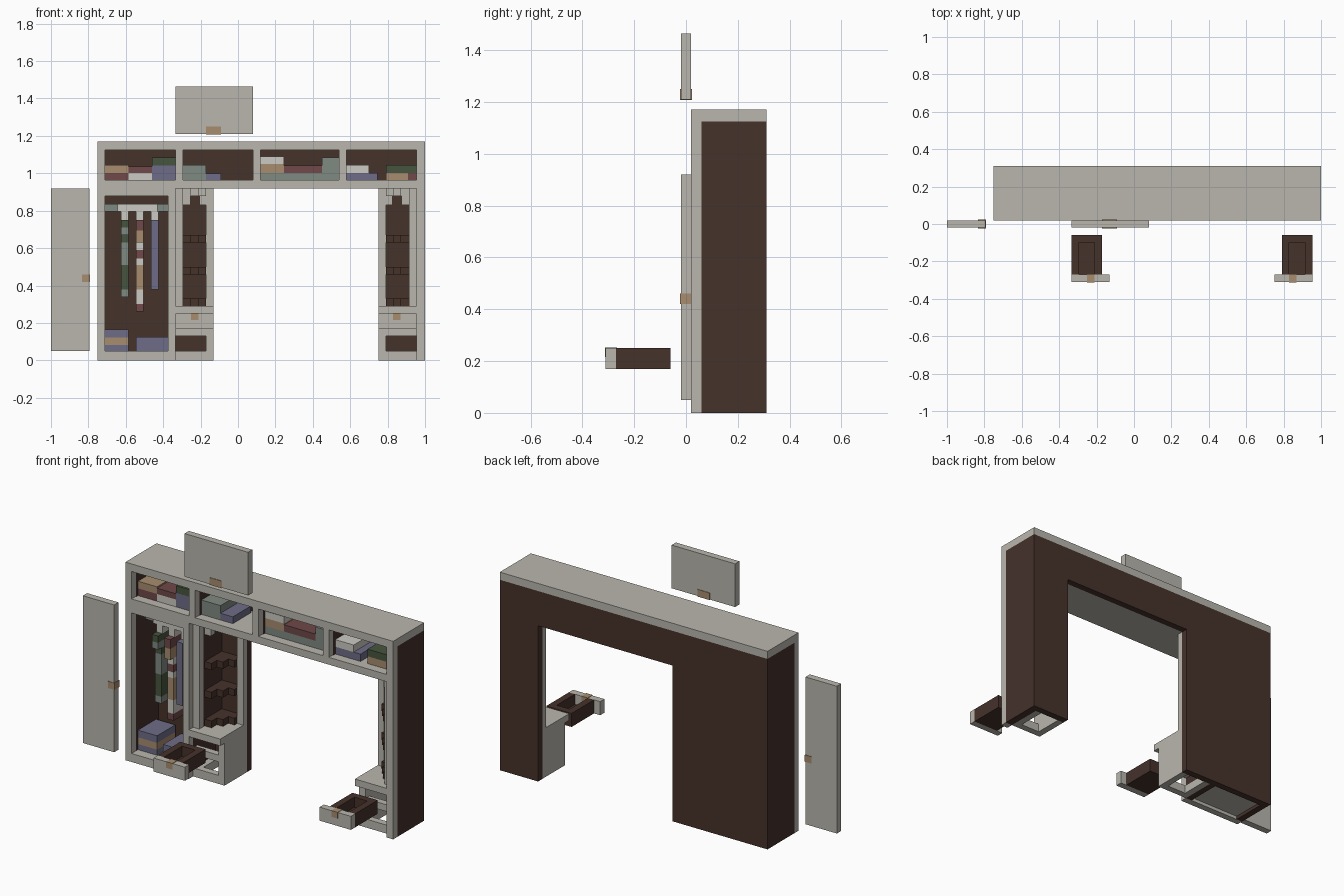
import bpy
import bmesh

old = bpy.data.objects.get("Cube")
if old:
    bpy.data.objects.remove(old, do_unlink=True)

COLOURS = {
    "pale_grey": (.49, .47, .42), "dark_brown": (.061, .032, .024),
    "muted_blue": (.156, .15, .242), "dark_green": (.061, .091, .048),
    "maroon": (.162, .065, .065), "tan": (.39, .262, .156),
    "grey_teal": (.216, .254, .223), "off_white": (.6, .59, .54),
}
MATS = {}
for mat_name, rgb in COLOURS.items():
    m = bpy.data.materials.new(mat_name)
    m.use_nodes = True
    m.diffuse_color = (*rgb, 1)
    m.node_tree.nodes["Principled BSDF"].inputs["Base Color"].default_value = (*rgb, 1)
    MATS[mat_name] = m


def finish(name, bm, colour):
    bmesh.ops.recalc_face_normals(bm, faces=bm.faces)
    mesh = bpy.data.meshes.new(name)
    bm.to_mesh(mesh)
    bm.free()
    mesh.materials.append(MATS[colour])
    ob = bpy.data.objects.new(name, mesh)
    bpy.context.collection.objects.link(ob)
    return ob


def boxes(name, colour, *specs):
    """Join axis-aligned boxes given as ((x0, x1), (y0, y1), (z0, z1))."""
    bm = bmesh.new()
    for spec in specs:
        verts = bmesh.ops.create_cube(bm, size=1)["verts"]
        for v in verts:
            v.co = [(min(s) + max(s)) / 2 + c * abs(s[1] - s[0]) for c, s in zip(v.co, spec)]
    return finish(name, bm, colour)


def prism(name, colour, outline, z0, z1):
    bm = bmesh.new()
    face = bm.faces.new([bm.verts.new((x, y, z0)) for x, y in outline])
    top = bmesh.ops.extrude_face_region(bm, geom=[face])["geom"]
    for v in top:
        if isinstance(v, bmesh.types.BMVert):
            v.co.z = z1
    return finish(name, bm, colour)


# Main extents
L, R = -.75, 1.0
FRONT = (.02, .06)
INSIDE = (.06, .27)
BACK = (.27, .31)
HEAD, TOP = .92, 1.125
WALL_L, WALL_R = -.335, .955
LEG = .205

# Carcass
boxes("top_slab", "pale_grey", ((L, R), (.02, .31), (TOP, 1.17)))
boxes("upper_shelf", "pale_grey", ((L + .04, WALL_R), INSIDE, (HEAD, .96)))
boxes("back_panel", "dark_brown",
      ((L, R), BACK, (HEAD, TOP)),
      ((L, WALL_L + LEG), BACK, (0, HEAD)),
      ((WALL_R - LEG, R), BACK, (0, HEAD)))
boxes("side_panels", "dark_brown",
      ((L, L + .04), INSIDE, (0, TOP)),
      ((WALL_R, R), INSIDE, (0, TOP)),
      ((WALL_L - .04, WALL_L), INSIDE, (0, HEAD)))
DIVIDERS = [(-.335, -.295), (.08, .12), (.54, .58)]
boxes("upper_dividers", "dark_brown", *[(d, INSIDE, (.96, TOP)) for d in DIVIDERS])
boxes("front_frame", "pale_grey",
      ((L, L + .04), FRONT, (0, TOP)),
      ((WALL_R, R), FRONT, (0, TOP)),
      ((L + .04, WALL_R), FRONT, (HEAD, .963)),
      ((WALL_L - .04, WALL_L), FRONT, (0, HEAD)),
      ((L + .04, WALL_L - .04), FRONT, (0, .05)),
      ((L + .04, WALL_L - .04), FRONT, (.88, HEAD)),
      *[(d, FRONT, (.963, TOP)) for d in DIVIDERS])
boxes("wardrobe_floor", "pale_grey", ((L + .04, WALL_L - .04), INSIDE, (.02, .05)))


# Mirrored legs: corner shelves over an open drawer box, with the drawer pulled out
def leg(side, wall, s):
    def u(a, b):
        return tuple(sorted((wall + s * a, wall + s * b)))

    boxes(side + "_corner_wall", "dark_brown", (u(0, .04), (.10, .27), (.29, HEAD)))
    boxes(side + "_corner_posts", "pale_grey",
          (u(0, .04), (.06, .10), (.29, HEAD)),
          (u(.165, LEG), (.235, .27), (.29, HEAD)))
    steps = [(.04, .27), (.04, .11), (.085, .11), (.085, .16), (.125, .16),
             (.125, .21), (.165, .21), (.165, .27)]
    outline = [(wall + s * a, y) for a, y in steps]
    for i, z in enumerate((.29, .46, .63)):
        prism(f"{side}_corner_shelf_{i + 1}", "dark_brown", outline, z, z + .04)
    prism(side + "_corner_ceiling", "pale_grey", outline, .88, HEAD)
    boxes(side + "_corner_brackets", "pale_grey",
          (u(.04, .08), (.11, .15), (.83, .88)),
          (u(.13, .165), (.23, .27), (.83, .88)))
    boxes(side + "_drawer_box", "pale_grey",
          (u(0, LEG), (.02, .27), (.25, .29)),
          (u(.165, LEG), INSIDE, (0, .25)),
          (u(0, .165), (.06, .10), (.13, .17)),
          (u(0, .165), (.06, .10), (0, .05)),
          (u(0, .04), (.10, .27), (0, .05)))
    boxes(side + "_drawer_front", "pale_grey", (u(0, LEG), (-.31, -.27), (.17, .25)))
    boxes(side + "_drawer_tray", "dark_brown",
          (u(0, .04), (-.27, -.06), (.17, .25)),
          (u(.125, .165), (-.27, -.06), (.17, .25)),
          (u(.04, .125), (-.10, -.06), (.17, .25)),
          (u(.04, .125), (-.27, -.10), (.17, .19)))
    boxes(side + "_drawer_handle", "tan", (u(.085, .125), (-.313, -.267), (.215, .252)))


leg("right", WALL_L, 1)
leg("left", WALL_R, -1)

# Detached doors
PANEL = (-.02, .02)
PULL = (-.023, .023)
boxes("wardrobe_door", "pale_grey", ((-1, -.795), PANEL, (.05, HEAD)))
boxes("wardrobe_door_handle", "tan", ((-.835, -.792), PULL, (.42, .46)))
boxes("upper_door", "pale_grey", ((-.335, .08), PANEL, (1.21, 1.465)))
boxes("upper_door_handle", "tan", ((-.17, -.09), PULL, (1.208, 1.25)))

# Hanging rail, hangers and striped clothes
boxes("hanging_rail", "grey_teal", ((L + .04, WALL_L - .04), (.15, .19), (.795, .835)))
boxes("hanger_bar", "off_white", ((-.645, -.43), (.13, .15), (.795, .835)))
CLOTHES = {
    "green_coat": (-.605, [("dark_green", .71), ("grey_teal", .67), ("dark_green", .63),
                           ("grey_teal", .51), ("dark_green", .38), ("grey_teal", .34)]),
    "striped_dress": (-.525, [("maroon", .695), ("tan", .63), ("off_white", .59), ("maroon", .545),
                              ("off_white", .51), ("tan", .38), ("off_white", .30),
                              ("maroon", .26)]),
    "blue_jacket": (-.445, [("muted_blue", .59), ("muted_blue", .38)]),
}
for name, (x, bands) in CLOTHES.items():
    across = (x - .02, x + .02)
    boxes(name + "_hanger", "off_white", (across, (.13, .21), (.75, .795)))
    z = .75
    for i, (colour, low) in enumerate(bands):
        depth = (.09, .25) if i < 2 else (.12, .22)
        boxes(f"{name}_band_{i + 1}", colour, (across, depth, (low, z)))
        z = low

# Stored boxes and folded things: colour, x range, z range
STORED = [
    ("muted_blue", -.71, -.585, .05, .083), ("tan", -.71, -.585, .083, .123),
    ("muted_blue", -.71, -.585, .123, .165), ("muted_blue", -.545, -.375, .05, .125),
    ("maroon", -.71, -.585, .96, 1.003), ("tan", -.71, -.585, 1.003, 1.045),
    ("off_white", -.585, -.46, .96, 1.003), ("maroon", -.585, -.46, 1.003, 1.037),
    ("muted_blue", -.46, -.335, .96, 1.043), ("dark_green", -.46, -.335, 1.043, 1.085),
    ("grey_teal", -.295, -.17, .96, 1.045), ("muted_blue", -.17, -.09, .96, 1.0),
    ("grey_teal", .12, .54, .96, 1.003), ("tan", .12, .245, 1.003, 1.05),
    ("off_white", .12, .245, 1.05, 1.09), ("maroon", .245, .45, 1.003, 1.043),
    ("grey_teal", .45, .54, 1.003, 1.085),
    ("muted_blue", .58, .745, .96, 1.003), ("off_white", .58, .70, 1.003, 1.045),
    ("tan", .79, .91, .96, 1.003), ("maroon", .91, .955, .96, 1.003),
    ("dark_green", .79, .955, 1.003, 1.045),
]
for i, (colour, x0, x1, z0, z1) in enumerate(STORED):
    boxes(f"stored_box_{i + 1}", colour, ((x0, x1), (.08, .25), (z0, z1)))
